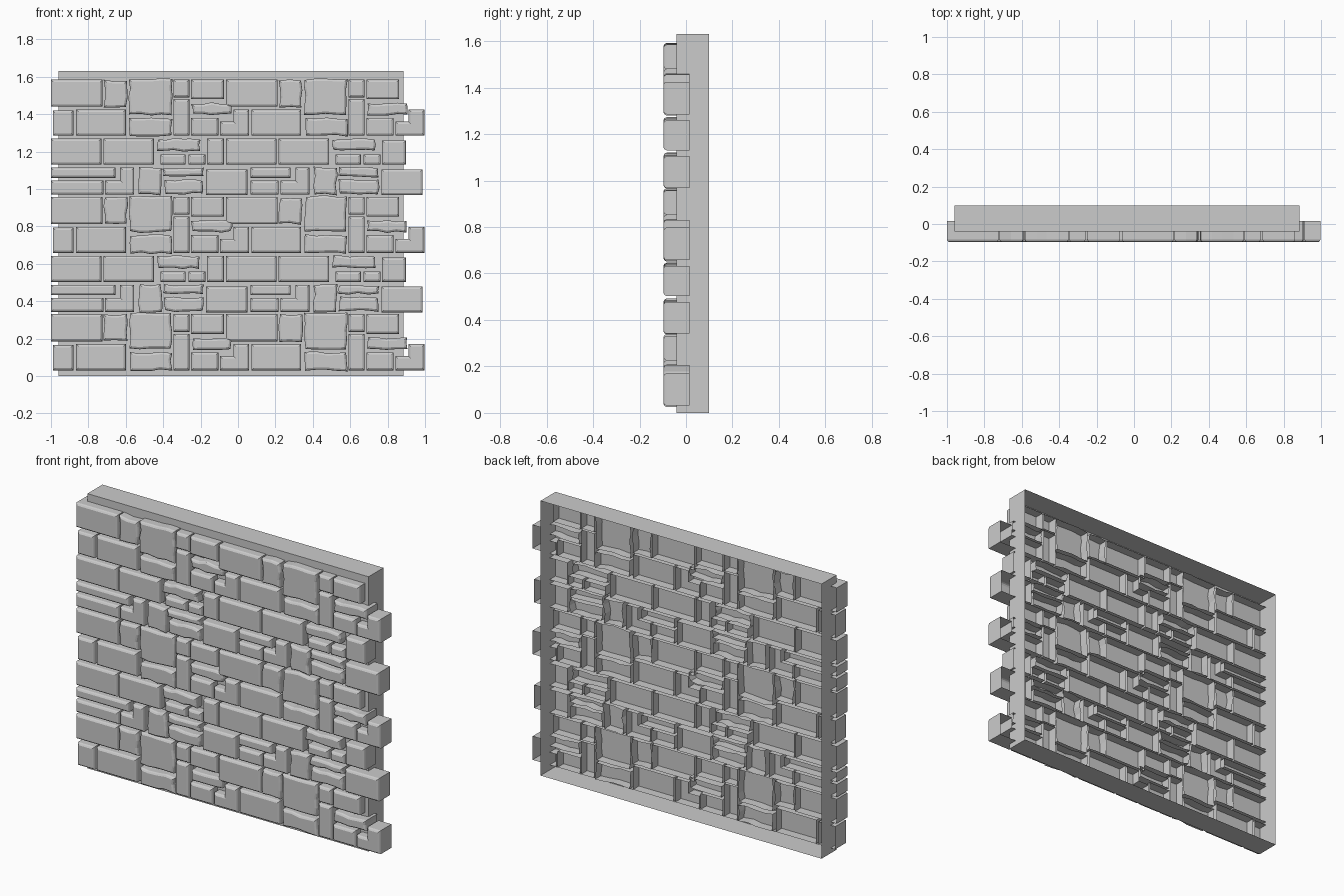
import bpy, bmesh, random
from mathutils import Vector

if "Cube" in bpy.data.objects:
    bpy.data.objects.remove(bpy.data.objects["Cube"])

random.seed(4)
TILE_X, TILE_Z = 0.937, 0.627


def rect(x0, x1, z0, z1):
    return [(x0, z0), (x1, z0), (x1, z1), (x0, z1)]


def ell(x0, xm, x1, z0, zm, z1):
    # L-shaped stone: wide foot with an upright on the right
    return [(x0, z0), (x1, z0), (x1, z1), (xm, z1), (xm, zm), (x0, zm)]


def worn(pts, amount=0.006):
    # chipped outline: split the edges and nudge the points
    out = []
    for i, p in enumerate(pts):
        a, b = Vector(p), Vector(pts[(i + 1) % len(pts)])
        n = max(2, round((b - a).length / 0.05))
        for k in range(n):
            q = a.lerp(b, k / n)
            out.append((q.x + random.uniform(-amount, amount),
                        q.y + random.uniform(-amount, amount)))
    return out


def inset(pts, d):
    # mitred inward offset of a counter-clockwise outline
    out, n = [], len(pts)
    for i in range(n):
        p, q, r = (Vector(pts[(i + k) % n]) for k in (-1, 0, 1))
        u, v = (q - p).normalized(), (r - q).normalized()
        n1, n2 = Vector((-u.y, u.x)), Vector((-v.y, v.x))
        out.append(q + (n1 + n2) * (d / max(0.4, 1 + n1.dot(n2))))
    return out


def shell(bm, pts, rings):
    # open-backed shell: rings of (inset, y) from back to front, then a cap
    loops = [[bm.verts.new((p[0], y, p[1])) for p in inset(pts, d)] for d, y in rings]
    n = len(pts)
    for a, b in zip(loops, loops[1:]):
        for i in range(n):
            j = (i + 1) % n
            bm.faces.new((a[i], a[j], b[j], b[i]))
    bm.faces.new(loops[-1])


def finish(bm, name):
    me = bpy.data.meshes.new(name)
    bm.to_mesh(me)
    bm.free()
    bpy.context.collection.objects.link(bpy.data.objects.new(name, me))


# Stones of one repeat, by course; the worn ones have chipped edges
upper = [rect(-1.0, -.725, 1.44, 1.585), rect(-.345, -.26, 1.49, 1.585),
         rect(-.25, -.075, 1.48, 1.585), rect(-.345, -.26, 1.285, 1.48),
         rect(-.865, -.60, 1.285, 1.425), rect(-.25, -.105, 1.285, 1.38),
         ell(-.095, -.025, .06, 1.285, 1.36, 1.425)]
upper_worn = [rect(-.715, -.595, 1.44, 1.58), rect(-.58, -.355, 1.398, 1.588),
              rect(-.578, -.355, 1.285, 1.38), rect(-.245, -.035, 1.398, 1.458)]
lower = [rect(-1.0, -.73, 1.13, 1.27), rect(-.72, -.45, 1.13, 1.27),
         rect(-.415, -.28, 1.13, 1.185), rect(-.265, -.175, 1.13, 1.185),
         ell(-.71, -.63, -.555, .97, 1.045, 1.115),
         rect(-.17, .05, .968, 1.105)]
lower_worn = [rect(-.43, -.205, 1.205, 1.268), rect(-.53, -.41, .97, 1.115),
              rect(-.40, -.185, 1.066, 1.113), rect(-.393, -.185, .975, 1.048)]


def edge_stones(col):
    # stones that differ at the left and right ends of the wall
    x = -1.0 if col == 0 else -.87
    up = [rect(-.99, -.88, 1.285, 1.42)] if col == 0 else []
    low = [rect(x, -.655, 1.06, 1.115), rect(x, -.72, .97, 1.045)]
    low.append(rect(-.165, -.075, 1.13, 1.27) if col == 0 else rect(-.167, -.04, 1.13, 1.26))
    return up, low


for row in range(3):
    courses = [("upper", upper, upper_worn, 0)]
    if row < 2:
        courses.append(("lower", lower, lower_worn, 1))
    for label, plain, chipped, k in courses:
        bm = bmesh.new()
        for col in range(2):
            stones = plain + edge_stones(col)[k] + [worn(s) for s in chipped]
            for s in stones:
                pts = [(x + col * TILE_X, z - row * TILE_Z) for x, z in s]
                shell(bm, pts, [(0, .015), (0, -.084), (.004, -.092), (.012, -.097)])
        finish(bm, f"stones_{label}_course_{row + 1}")

# Backing panel with a rim, open at the back
bm = bmesh.new()
shell(bm, rect(-.96, .885, 0, 1.63), [(0, .10), (0, -.04)])
finish(bm, "backing_panel")
